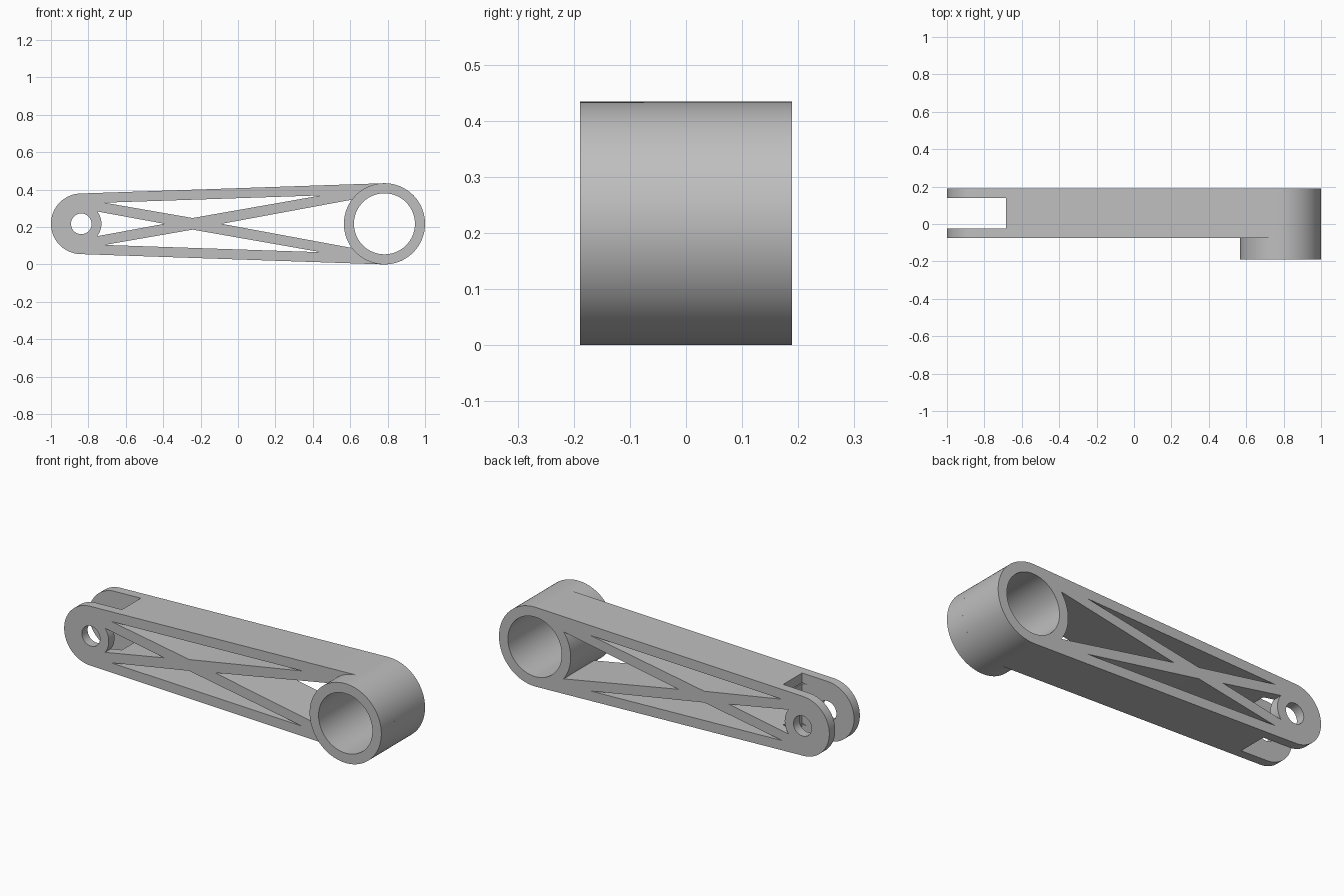
import bpy, bmesh
from math import acos, asin, atan2, cos, sin, pi, radians

cube = bpy.data.objects.get("Cube")
if cube:
    bpy.data.objects.remove(cube, do_unlink=True)

MID = 0.217                            # height of the symmetry line
RING_X, RING_R, BORE_R = 0.783, 0.217, 0.163
PIN_X, PIN_R, PIN_HOLE_R, BOSS_R = -0.838, 0.162, 0.055, 0.108
FRONT, BODY_FRONT, BACK = -0.189, -0.075, 0.189

grey = bpy.data.materials.new("plain grey")
grey.use_nodes = True
colour = (0.52, 0.52, 0.52, 1)
grey.diffuse_color = colour
grey.node_tree.nodes["Principled BSDF"].inputs["Base Color"].default_value = colour


def arc(cx, r, start, end, n):
    """Points on an arc centred on the symmetry line."""
    return [(cx + r * cos(start + (end - start) * i / n),
             MID + r * sin(start + (end - start) * i / n)) for i in range(n + 1)]


def circle(cx, r, n=96):
    return arc(cx, r, 0, 2 * pi, n)[:-1]


def plate(name, loops, y0, y1):
    """Fill an outline with holes and extrude it along y."""
    bm = bmesh.new()
    edges = []
    for loop in loops:
        vs = [bm.verts.new((x, y0, z)) for x, z in loop]
        edges += [bm.edges.new((a, b)) for a, b in zip(vs, vs[1:] + vs[:1])]
    bmesh.ops.triangle_fill(bm, edges=edges, use_beauty=True, normal=(0, -1, 0))
    out = bmesh.ops.extrude_face_region(bm, geom=bm.faces[:])
    moved = [g for g in out["geom"] if isinstance(g, bmesh.types.BMVert)]
    bmesh.ops.translate(bm, verts=moved, vec=(0, y1 - y0, 0))
    bmesh.ops.recalc_face_normals(bm, faces=bm.faces[:])
    mesh = bpy.data.meshes.new(name)
    bm.to_mesh(mesh)
    bm.free()
    mesh.materials.append(grey)
    obj = bpy.data.objects.new(name, mesh)
    bpy.context.collection.objects.link(obj)
    return obj


def activate(obj):
    bpy.ops.object.select_all(action="DESELECT")
    obj.select_set(True)
    bpy.context.view_layer.objects.active = obj


# Tapered outline: two arcs joined by their common tangents
t = acos((PIN_R - RING_R) / (RING_X - PIN_X))
outline = arc(RING_X, RING_R, -t, t, 56) + arc(PIN_X, PIN_R, t, 2 * pi - t, 48)

# Long triangular windows above and below the crossed braces
upper = [(-0.714, 0.113), (0.446, 0.152), (-0.243, 0.031)]
windows = [[(x, MID + s * z) for x, z in upper] for s in (1, -1)]

# End windows, each a point closed by an arc around the pin boss or the ring
a = asin(0.066 / BOSS_R)
b = asin(0.129 / RING_R)
windows.append([(-0.393, MID)] + arc(PIN_X, BOSS_R, a, -a, 16))
windows.append([(-0.088, MID)] + arc(RING_X, RING_R, pi + b, pi - b, 20))

body = plate("link_body", [outline, circle(RING_X, BORE_R), circle(PIN_X, PIN_HOLE_R)]
             + windows, BODY_FRONT, BACK)

# Fork slot at the pin end
slot = plate("slot_cutter", [[(-1.2, -0.2), (-0.685, -0.2), (-0.685, 0.6), (-1.2, 0.6)]],
             -0.025, 0.138)
slot.hide_render = True
cut = body.modifiers.new("fork slot", "BOOLEAN")
cut.operation, cut.solver, cut.object = "DIFFERENCE", "EXACT", slot
activate(body)
bpy.ops.object.modifier_apply(modifier=cut.name)
bpy.data.objects.remove(slot, do_unlink=True)

# Ring collar standing out at the front
collar = plate("ring_collar", [circle(RING_X, RING_R), circle(RING_X, BORE_R)],
               FRONT, BODY_FRONT)

for part in (body, collar):
    activate(part)
    bpy.ops.object.shade_smooth_by_angle(angle=radians(30))
